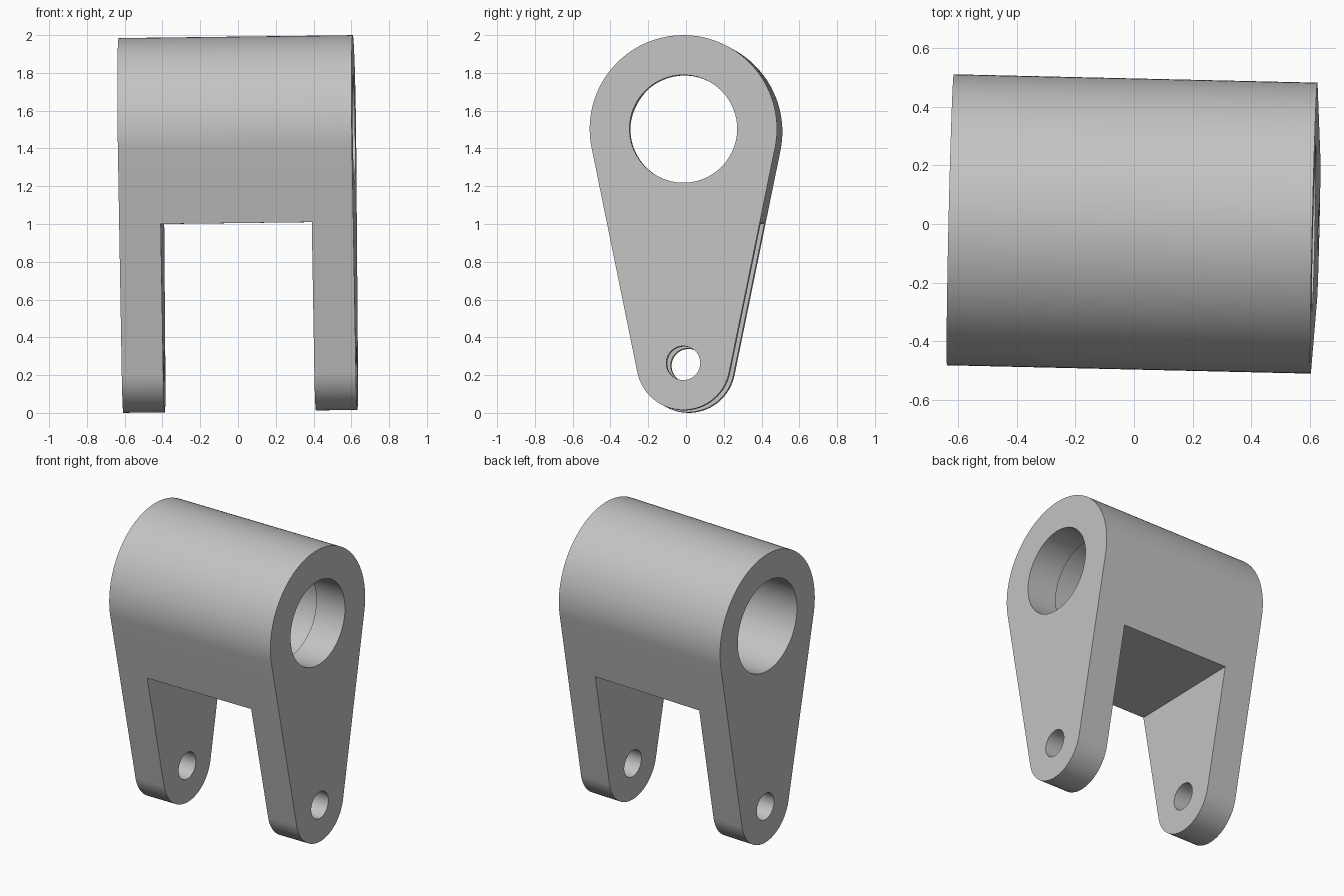
import bpy, bmesh, math
from mathutils import Matrix, Vector

if "Cube" in bpy.data.objects:
    bpy.data.objects.remove(bpy.data.objects["Cube"], do_unlink=True)

U = 0.248                      # module: every main size is a multiple of it
HALF = 2.5 * U                 # half width along x
TOP_Z, LOW_Z = 1 + 2 * U, 1 - 3 * U
WALL = 0.22                    # arm thickness

grey = bpy.data.materials.new("light_grey")
grey.use_nodes = True
colour = (0.55, 0.55, 0.55, 1)
grey.diffuse_color = colour
grey.node_tree.nodes["Principled BSDF"].inputs["Base Color"].default_value = colour


def arc(z, radius, start, end, steps):
    """Points (y, z) along an arc centred on y = 0."""
    angles = [start + (end - start) * i / steps for i in range(steps + 1)]
    return [(radius * math.cos(a), z + radius * math.sin(a)) for a in angles]


def prism(name, outline, x0, x1):
    """Extrude a (y, z) outline from x0 to x1."""
    bm = bmesh.new()
    face = bm.faces.new([bm.verts.new((x0, y, z)) for y, z in outline])
    grown = bmesh.ops.extrude_face_region(bm, geom=[face])["geom"]
    verts = [g for g in grown if isinstance(g, bmesh.types.BMVert)]
    bmesh.ops.translate(bm, verts=verts, vec=(x1 - x0, 0, 0))
    bmesh.ops.recalc_face_normals(bm, faces=bm.faces)
    mesh = bpy.data.meshes.new(name)
    bm.to_mesh(mesh)
    bm.free()
    mesh.materials.append(grey)
    obj = bpy.data.objects.new(name, mesh)
    bpy.context.collection.objects.link(obj)
    return obj


def hole(name, z, radius, x0, x1, steps=96):
    return prism(name, arc(z, radius, 0, math.tau, steps)[:-1], x0, x1)


# Tapered body: two arcs joined by tangent sides
lean = math.asin(U / (TOP_Z - LOW_Z))
outline = arc(TOP_Z, 2 * U, -lean, math.pi + lean, 72)
outline += arc(LOW_Z, U, math.pi + lean, math.tau - lean, 48)
body = prism("clevis_bracket", outline, -HALF, HALF)

# Cutters: gap between the arms, stepped main bore, pin hole
gap = [(-1, -1), (1, -1), (1, 1.005), (-1, 1.005)]
cutters = [
    prism("gap_cutter", gap, WALL - HALF, HALF - WALL),
    hole("wide_bore_cutter", TOP_Z, 0.31, -1, HALF - WALL),
    hole("narrow_bore_cutter", TOP_Z, 0.285, 0, 1),
    hole("pin_hole_cutter", LOW_Z, 0.09, -1, 1, 64),
]
bpy.context.view_layer.objects.active = body
for cutter in cutters:
    cutter.hide_render = True
    cut = body.modifiers.new(cutter.name, "BOOLEAN")
    cut.operation, cut.solver, cut.object = "DIFFERENCE", "EXACT", cutter
    bpy.ops.object.modifier_apply(modifier=cut.name)
    bpy.data.objects.remove(cutter, do_unlink=True)

# Slight tilt and turn about the middle of the part
middle = Vector((0, 0, 1))
turn = Matrix.Rotation(-0.023, 4, "Z") @ Matrix.Rotation(-0.0125, 4, "Y")
body.data.transform(Matrix.Translation(middle) @ turn @ Matrix.Translation(-middle))

bpy.ops.object.select_all(action="DESELECT")
body.select_set(True)
bpy.ops.object.shade_smooth_by_angle(angle=math.radians(30))
